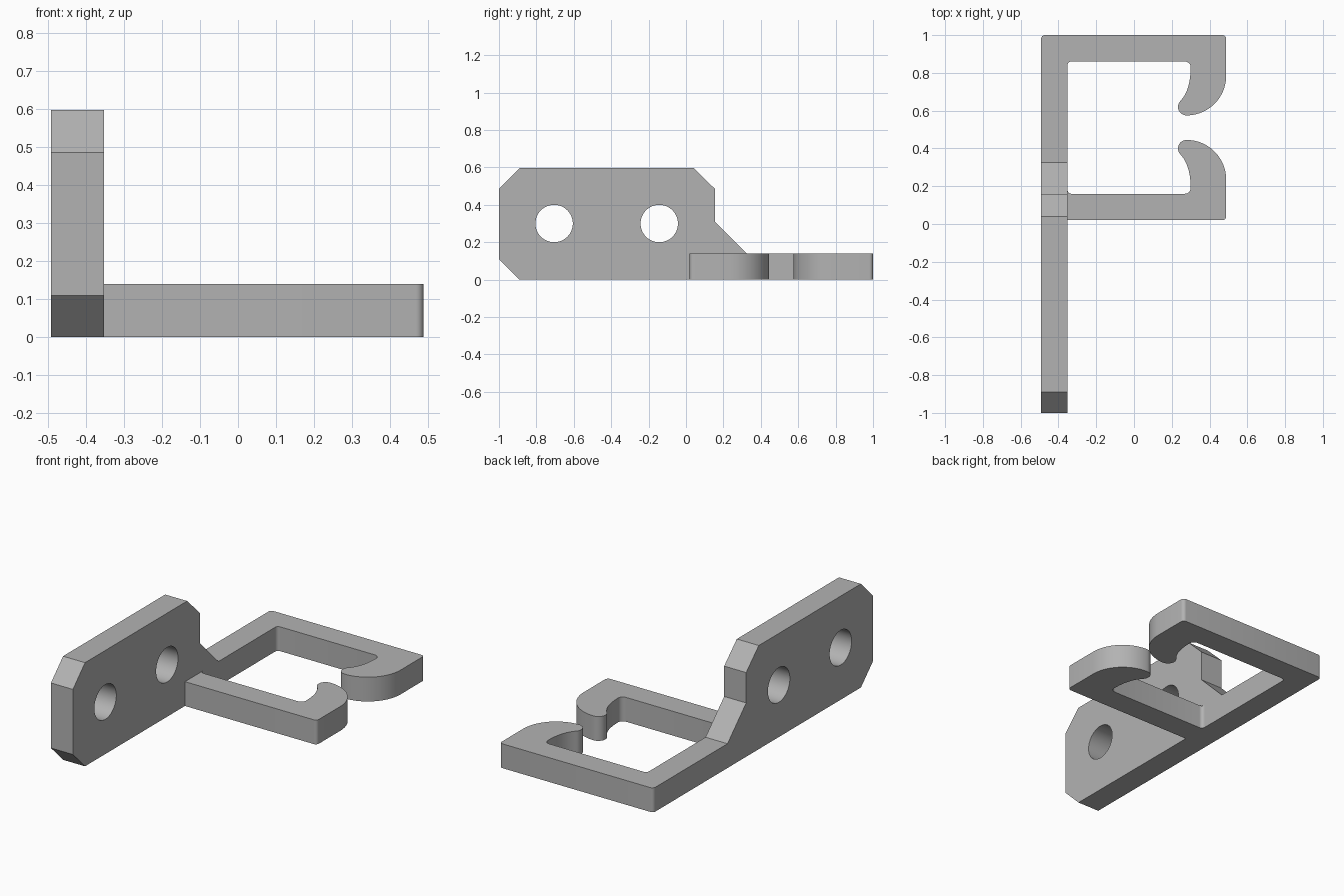
import bpy, bmesh, math
from mathutils import Vector

if "Cube" in bpy.data.objects:
    bpy.data.objects.remove(bpy.data.objects["Cube"])

X0, X1 = -0.492, -0.352      # plate thickness range
T = 0.14                     # clip height
MIRROR = 1.02                # arms mirror about y = 0.51

grey = bpy.data.materials.new("grey plastic")
grey.diffuse_color = (0.45, 0.45, 0.45, 1)
grey.use_nodes = True
grey.node_tree.nodes["Principled BSDF"].inputs["Base Color"].default_value = grey.diffuse_color


def arc(cx, cy, r, a0, a1, n):
    angles = [math.radians(a0 + (a1 - a0) * i / n) for i in range(n + 1)]
    return [(cx + r * math.cos(a), cy + r * math.sin(a)) for a in angles]


def prism(name, loops, place, direction, hidden):
    """Fill outline (plus hole loops), extrude it and remove hidden joint faces."""
    bm = bmesh.new()
    edges = []
    for loop in loops:
        vs = [bm.verts.new(place(*p)) for p in loop]
        edges += [bm.edges.new((v, vs[i - 1])) for i, v in enumerate(vs)]
    bmesh.ops.triangle_fill(bm, edges=edges, use_beauty=True)
    ext = bmesh.ops.extrude_face_region(bm, geom=bm.faces[:])
    moved = [g for g in ext["geom"] if isinstance(g, bmesh.types.BMVert)]
    bmesh.ops.translate(bm, verts=moved, vec=Vector(direction))
    bmesh.ops.recalc_face_normals(bm, faces=bm.faces[:])
    joint = [f for f in bm.faces if all(hidden(v.co) for v in f.verts)]
    bmesh.ops.delete(bm, geom=joint, context='FACES')
    me = bpy.data.meshes.new(name)
    bm.to_mesh(me)
    bm.free()
    me.materials.append(grey)
    ob = bpy.data.objects.new(name, me)
    bpy.context.collection.objects.link(ob)
    bpy.ops.object.select_all(action='DESELECT')
    ob.select_set(True)
    bpy.context.view_layer.objects.active = ob
    bpy.ops.object.shade_smooth_by_angle(angle=math.radians(30))
    return ob


# Upright mounting plate with chamfered corners, running into the clip's back bar
plate = [(-1, 0.11), (-0.89, 0), (0.84, 0), (0.84, T), (0.325, T), (0.155, 0.31),
         (0.155, 0.485), (0.04, 0.597), (-0.89, 0.597), (-1, 0.485)]
holes = [arc(y, 0.3, 0.1, 0, 352.5, 47) for y in (-0.705, -0.143)]
prism("mounting_plate", [plate] + holes, lambda y, z: (X0, y, z), (X1 - X0, 0, 0),
      lambda c: abs(c.y - 0.84) < 1e-4)

# Shared arm outline: outer corner, hook back, rounded tip, hook inside, fillets
hook = arc(0.468, 0.98, 0.02, 90, 0, 6)
hook += arc(0.278, 0.785, 0.21, 0, -90, 20)
hook += arc(0.278, 0.62, 0.045, -90, -225, 12)[1:]
a, b, c = Vector((0.246, 0.652)), Vector((0.30, 0.71)), Vector((0.30, 0.83))
for i in range(1, 12):
    t = i / 12
    hook.append(tuple(a * (1 - t) ** 2 + b * 2 * t * (1 - t) + c * t * t))
hook += arc(0.27, 0.83, 0.03, 0, 90, 6)
hook += arc(X1 + 0.02, 0.84, 0.02, 90, 180, 6)

# Rear arm carries the rounded outer corner of the clip
rear = [(X0, 0.84)] + arc(X0 + 0.02, 0.98, 0.02, 180, 90, 6) + hook
prism("rear_clip_arm", [rear], lambda x, y: (x, y, 0), (0, 0, T),
      lambda c: abs(c.y - 0.84) < 1e-4)

# Front arm is the mirrored hook, butting against the plate
front = [(X1, 1.0)] + hook
prism("front_clip_arm", [front], lambda x, y: (x, MIRROR - y, 0), (0, 0, T),
      lambda c: abs(c.x - X1) < 1e-4)
